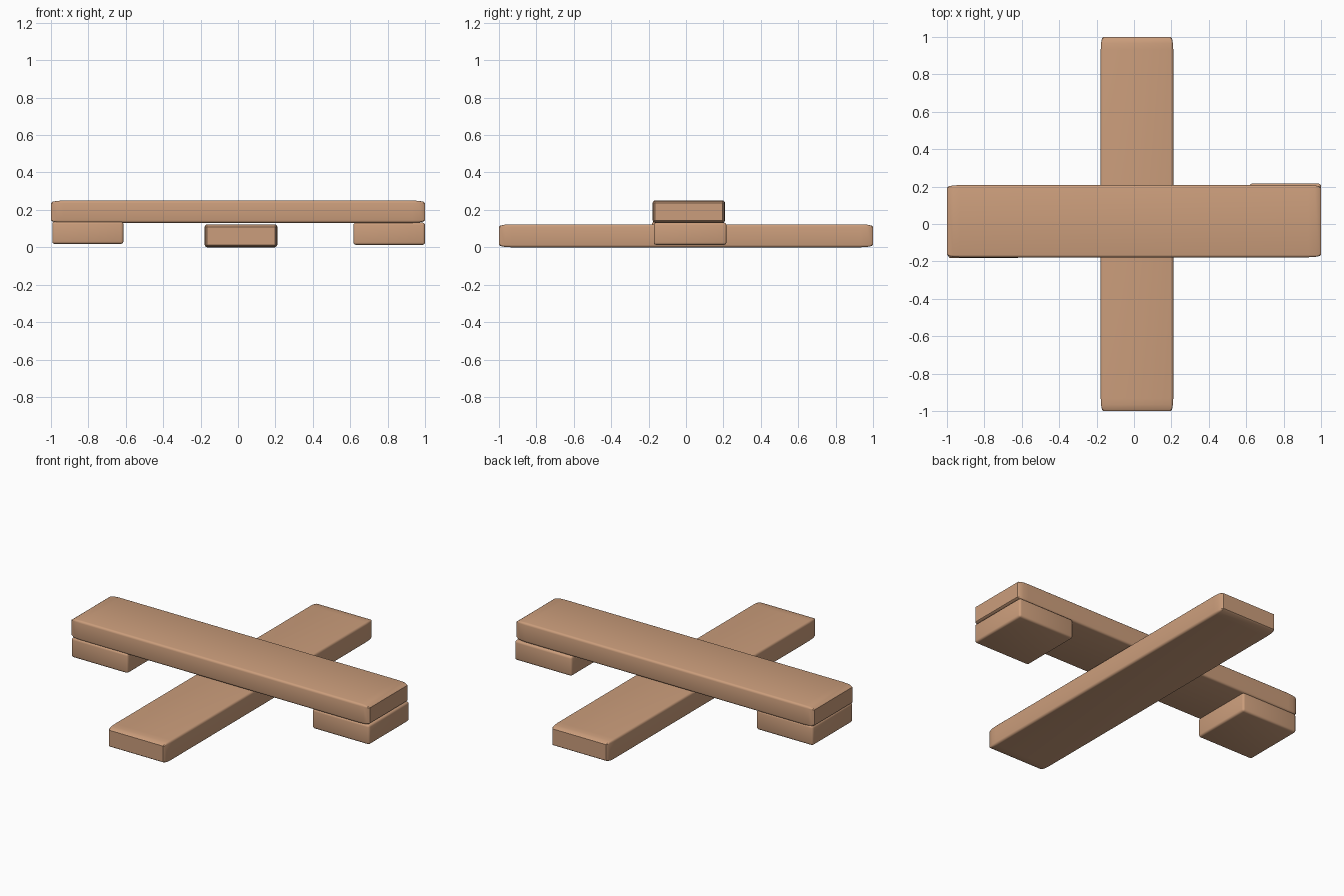
import bpy, bmesh
from mathutils import Vector

if "Cube" in bpy.data.objects:
    bpy.data.objects.remove(bpy.data.objects["Cube"])

wood = bpy.data.materials.new("wood")
wood.diffuse_color = (0.60, 0.34, 0.20, 1)
wood.use_nodes = True
wood.node_tree.nodes["Principled BSDF"].inputs["Base Color"].default_value = wood.diffuse_color

BLOCK = Vector((0.385, 0.385, 0.119))


def plank(name, lo, hi):
    """Rounded block stretched to fill the box lo..hi (long ends get longer rounding)."""
    lo, hi = Vector(lo), Vector(hi)
    size, centre = hi - lo, (lo + hi) / 2
    bm = bmesh.new()
    bmesh.ops.create_cube(bm, size=1)
    bmesh.ops.scale(bm, vec=BLOCK, verts=bm.verts)
    bmesh.ops.bevel(bm, geom=bm.edges[:], offset=0.013, segments=3,
                    profile=0.5, affect='EDGES')
    bmesh.ops.scale(bm, vec=[s / b for s, b in zip(size, BLOCK)], verts=bm.verts)
    mesh = bpy.data.meshes.new(name)
    bm.to_mesh(mesh)
    bm.free()
    mesh.materials.append(wood)
    ob = bpy.data.objects.new(name, mesh)
    ob.location = centre
    bpy.context.collection.objects.link(ob)
    bpy.ops.object.select_all(action='DESELECT')
    ob.select_set(True)
    bpy.context.view_layer.objects.active = ob
    bpy.ops.object.shade_smooth_by_angle()


# Crossed beams
plank("lower_beam", (-0.178, -1.0, 0.003), (0.21, 1.0, 0.126))
plank("upper_beam", (-1.0, -0.178, 0.131), (1.0, 0.208, 0.25))
# Spacer blocks under the ends of the upper beam
plank("left_block", (-0.993, -0.182, 0.018), (-0.613, 0.204, 0.137))
plank("right_block", (0.617, -0.172, 0.013), (1.0, 0.216, 0.132))
bpy.data.objects["lower_beam"].location.z -= 0.003
